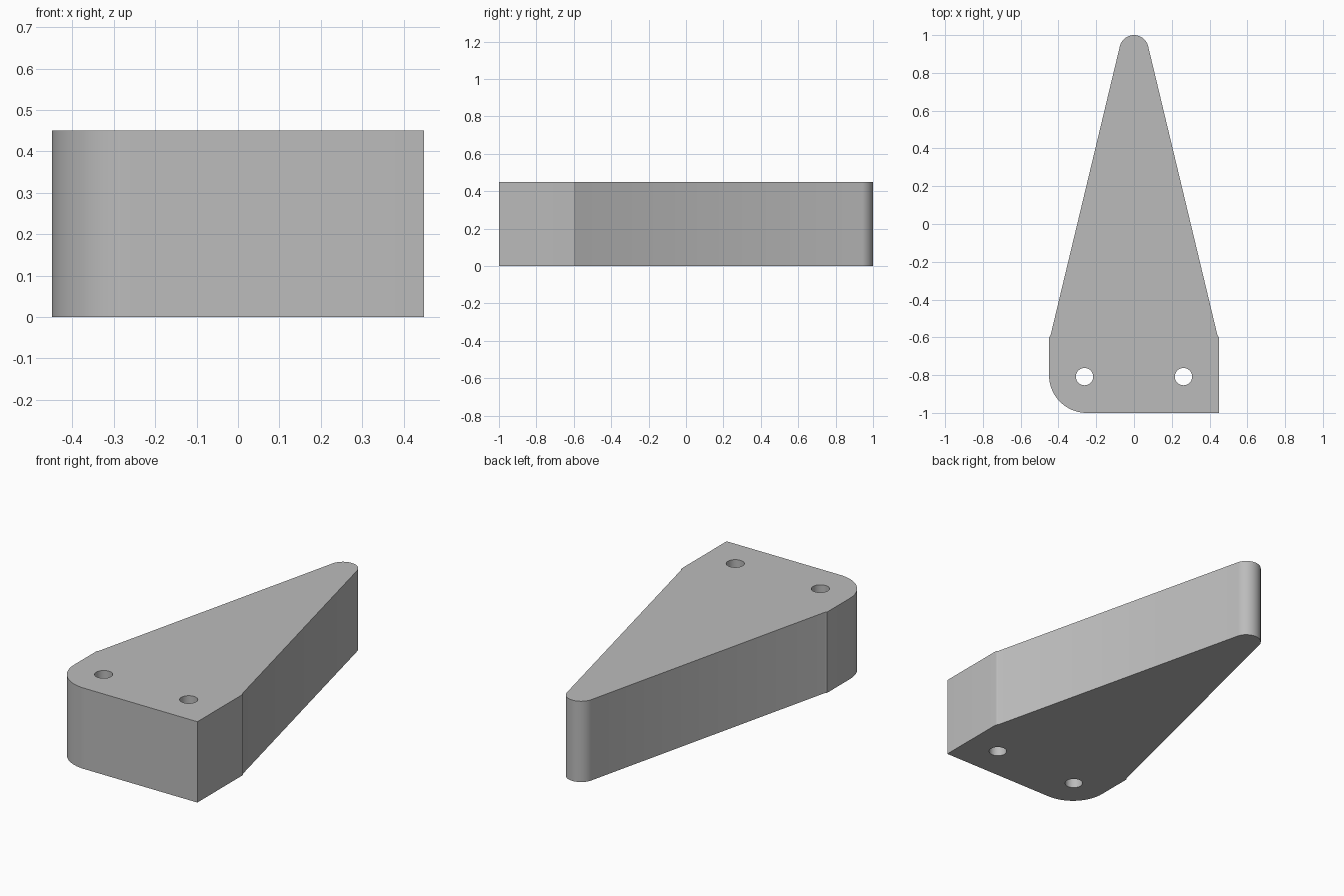
import bpy, bmesh
from math import cos, sin, radians

cube = bpy.data.objects.get("Cube")
if cube:
    bpy.data.objects.remove(cube, do_unlink=True)

HEIGHT = 0.45
HALF_W = 0.45
CORNER_R = 0.2
TIP_R = 0.077
TAPER = 13.5      # half-angle of the wedge, degrees


def arc(cx, cy, r, start, end, steps):
    """Points along an arc, angles in degrees, both ends included."""
    angles = [radians(start + (end - start) * i / steps) for i in range(steps + 1)]
    return [(cx + r * cos(a), cy + r * sin(a)) for a in angles]


# Small rounded shoulder where the straight base meets the taper
shoulder = [(HALF_W, -0.607), (0.449, -0.598), (0.442, -0.59)]

# Outline, counter-clockwise: sharp corner, shoulder, tip, shoulder, rounded corner
outline = [(HALF_W, -1.0)]
outline += shoulder
outline += arc(0, 1 - TIP_R, TIP_R, TAPER, 180 - TAPER, 24)
outline += [(-x, y) for x, y in reversed(shoulder)]
outline += arc(-HALF_W + CORNER_R, -1 + CORNER_R, CORNER_R, 180, 270, 20)

# Two through holes
holes = [arc(side * 0.262, -0.808, 0.046, 0, 360, 32)[:-1] for side in (-1, 1)]

# Fill the profile around the holes and extrude it upwards
bm = bmesh.new()
edges = []
for loop in [outline] + holes:
    verts = [bm.verts.new((x, y, 0)) for x, y in loop]
    edges += [bm.edges.new((v, verts[(i + 1) % len(verts)])) for i, v in enumerate(verts)]
bmesh.ops.triangle_fill(bm, use_beauty=True, edges=edges, normal=(0, 0, 1))
result = bmesh.ops.extrude_face_region(bm, geom=bm.faces[:], use_keep_orig=True)
top = [g for g in result["geom"] if isinstance(g, bmesh.types.BMVert)]
bmesh.ops.translate(bm, verts=top, vec=(0, 0, HEIGHT))
bmesh.ops.recalc_face_normals(bm, faces=bm.faces[:])

mesh = bpy.data.meshes.new("wedge_block")
bm.to_mesh(mesh)
bm.free()
block = bpy.data.objects.new("wedge_block", mesh)
bpy.context.collection.objects.link(block)

# Plain grey material
grey = bpy.data.materials.new("plain_grey")
grey.use_nodes = True
colour = (0.5, 0.5, 0.5, 1)
grey.diffuse_color = colour
grey.node_tree.nodes["Principled BSDF"].inputs["Base Color"].default_value = colour
mesh.materials.append(grey)

# Smooth rounded walls, sharp rims
bpy.ops.object.select_all(action="DESELECT")
block.select_set(True)
bpy.context.view_layer.objects.active = block
bpy.ops.object.shade_smooth_by_angle(angle=radians(30))
